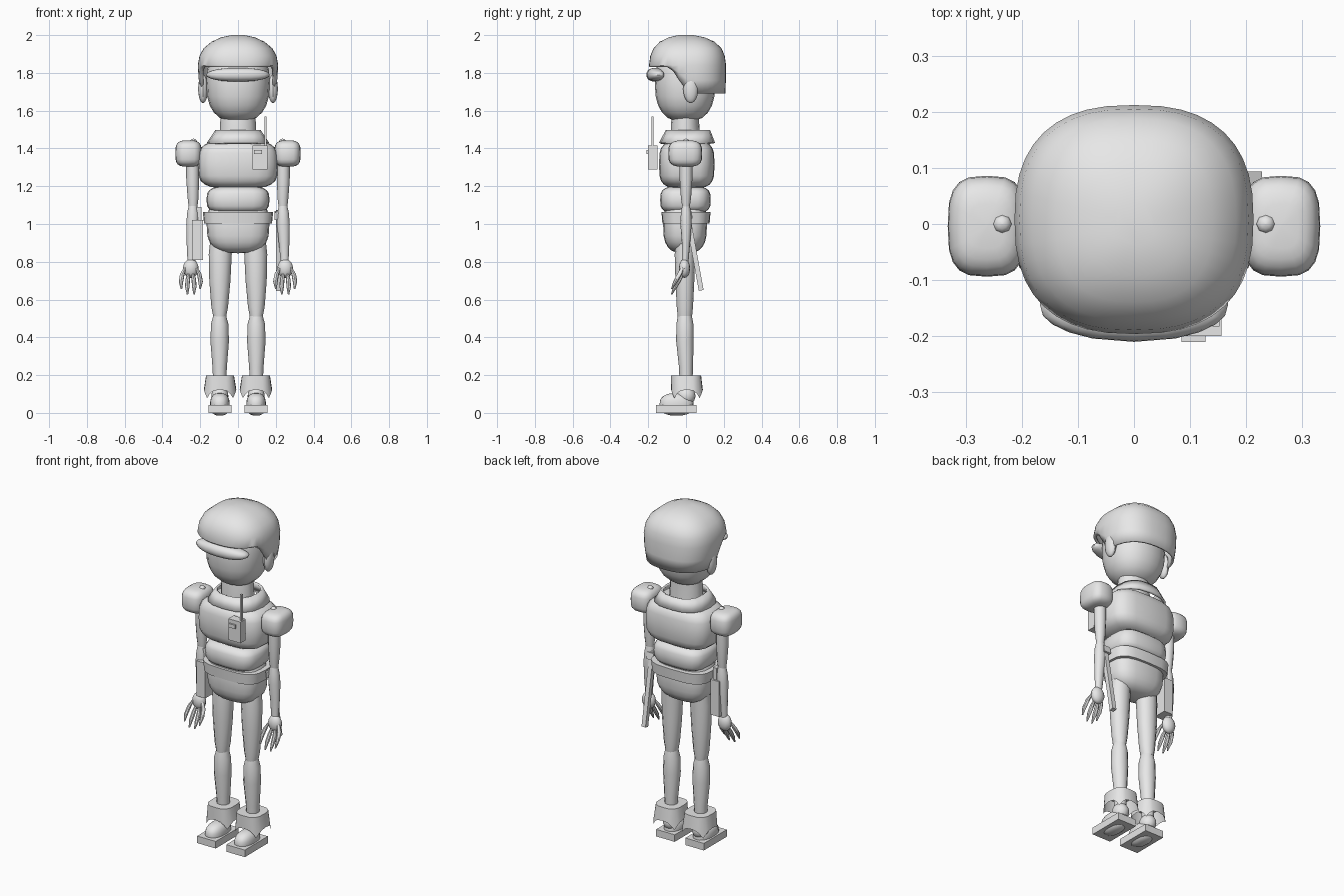
import bpy, bmesh, math
from mathutils import Matrix, Vector

default_cube = bpy.data.objects.get("Cube")
if default_cube:
    bpy.data.objects.remove(default_cube, do_unlink=True)

grey = bpy.data.materials.new("plain light grey")
grey.use_nodes = True
colour = (0.8, 0.8, 0.8, 1)
grey.diffuse_color = colour
grey.node_tree.nodes["Principled BSDF"].inputs["Base Color"].default_value = colour


def finish(name, bm, smooth=40, thickness=0):
    bmesh.ops.remove_doubles(bm, verts=bm.verts, dist=0.0001)
    bmesh.ops.recalc_face_normals(bm, faces=bm.faces)
    mesh = bpy.data.meshes.new(name)
    bm.to_mesh(mesh)
    bm.free()
    obj = bpy.data.objects.new(name, mesh)
    bpy.context.collection.objects.link(obj)
    mesh.materials.append(grey)
    if thickness:
        shell = obj.modifiers.new("shell", "SOLIDIFY")
        shell.thickness = thickness
    if smooth:
        bpy.ops.object.select_all(action="DESELECT")
        obj.select_set(True)
        bpy.context.view_layer.objects.active = obj
        bpy.ops.object.shade_smooth_by_angle(angle=math.radians(smooth))
    return obj


def power(value, exponent):
    return math.copysign(abs(value) ** exponent, value)


def loft(name, rings, sides=12, square=1.0, caps=True, height=None, thickness=0):
    """Skin rings of (z, x radius, y radius, x centre, y centre)."""
    bm = bmesh.new()
    loops = []
    for ring in rings:
        z, rx, ry, cx, cy = (tuple(ring) + (0, 0))[:5]
        loop = []
        for i in range(sides):
            a = math.tau * i / sides
            x = cx + rx * power(math.cos(a), square)
            y = cy + ry * power(math.sin(a), square)
            loop.append(bm.verts.new((x, y, height(a, y, z) if height else z)))
        loops.append(loop)
    for low, high in zip(loops, loops[1:]):
        for i in range(sides):
            j = (i + 1) % sides
            bm.faces.new((low[i], low[j], high[j], high[i]))
    if caps:
        bm.faces.new(loops[0])
    if caps or height:
        bm.faces.new(loops[-1])
    return finish(name, bm, thickness=thickness)


def blob(name, centre, half, plan=1.0, side=1.0, sides=20, levels=12):
    """Rounded block: exponents below one make it boxier."""
    rings = []
    for i in range(levels + 1):
        v = math.pi * (i / levels - 0.5)
        r = max(power(math.cos(v), side), 0.02)
        z = centre[2] + half[2] * power(math.sin(v), side)
        rings.append((z, half[0] * r, half[1] * r, centre[0], centre[1]))
    return loft(name, rings, sides, plan)


def box(name, centre, size, tilt=0):
    bm = bmesh.new()
    bmesh.ops.create_cube(bm, size=1)
    turn = Matrix.Rotation(tilt, 4, "X")
    bm.transform(Matrix.Translation(centre) @ turn @ Matrix.Diagonal(Vector(size).to_4d()))
    return finish(name, bm, smooth=0)


# Head and goggles
blob("head", (0, -0.005, 1.745), (0.168, 0.16, 0.205), 0.9, 0.8)
goggles = blob("goggles", (0, -0.165, 1.79), (0.168, 0.045, 0.036), 0.7, 0.9)
for v in goggles.data.vertices:
    v.co.y += 0.8 * v.co.x ** 2

# Helmet: the rim is high over the face and drops behind the ears
RIM, BROW = 1.69, 1.84


def helmet_height(a, y, z):
    if z > BROW:
        return z
    t = min(max((y + 0.1) / 0.13, 0), 1)
    rim = 1.83 - 0.14 * t * t * (3 - 2 * t)
    return rim + (z - RIM) / (BROW - RIM) * (BROW - rim)


loft("helmet", [(RIM, 0.195, 0.2, 0, 0.008), (1.76, 0.208, 0.203, 0, 0.008),
                (BROW, 0.213, 0.204, 0, 0.008), (1.89, 0.204, 0.197, 0, 0.008),
                (1.93, 0.182, 0.18, 0, 0.008), (1.965, 0.14, 0.145, 0, 0.006),
                (1.988, 0.09, 0.095, 0, 0.004), (2.0, 0.035, 0.04)],
     40, 0.8, caps=False, height=helmet_height, thickness=0.012)

# Neck and collar
loft("neck", [(1.4, 0.1, 0.08), (1.53, 0.095, 0.075, 0, -0.005), (1.59, 0.09, 0.07)], 16)
loft("collar", [(1.43, 0.165, 0.148, 0, 0.006), (1.497, 0.12, 0.118, 0, 0.01)],
     16, 0.8, caps=False, thickness=0.012)

# Torso
blob("chest", (0, 0.004, 1.315), (0.213, 0.147, 0.128), 0.6, 0.55)
blob("abdomen", (0, -0.003, 1.128), (0.167, 0.134, 0.075), 0.6, 0.6)
blob("pelvis", (0, -0.005, 0.995), (0.166, 0.116, 0.15), 0.7, 0.7)
loft("belt", [(1.002, 0.18, 0.125), (1.064, 0.186, 0.13)], 20, 0.6)

# Limbs, built once for each side
for label, s in (("left", 1), ("right", -1)):
    blob(label + "_ear", (s * 0.185, 0.025, 1.715), (0.026, 0.04, 0.075), sides=12)
    blob(label + "_shoulder_pad", (s * 0.262, -0.004, 1.373), (0.07, 0.09, 0.07), 0.65, 0.6)
    blob(label + "_shoulder_stud", (s * 0.235, 0, 1.438), (0.017, 0.017, 0.014), sides=8, levels=6)
    loft(label + "_upper_arm", [(1.09, 0.023, 0.02, s * 0.238), (1.14, 0.029, 0.027, s * 0.238),
                                (1.24, 0.034, 0.034, s * 0.24), (1.34, 0.034, 0.034, s * 0.24)])
    loft(label + "_forearm", [(0.79, 0.02, 0.017, s * 0.247, -0.005), (0.9, 0.028, 0.022, s * 0.244),
                              (1.0, 0.034, 0.03, s * 0.24), (1.06, 0.03, 0.027, s * 0.239),
                              (1.1, 0.022, 0.02, s * 0.238)])
    # Hand with fanned, forward-curled fingers
    blob(label + "_palm", (s * 0.25, -0.008, 0.765), (0.041, 0.03, 0.05), sides=12)
    for i, spread in enumerate((-0.045, -0.016, 0.016, 0.045)):
        tip = 0.655 if abs(spread) > 0.03 else 0.628
        x = s * 0.25
        loft(f"{label}_finger_{i + 1}",
             [(tip, 0.004, 0.004, x + spread * 1.1, -0.076),
              (tip + 0.04, 0.012, 0.012, x + spread * 1.15, -0.056),
              (tip + 0.08, 0.012, 0.013, x + spread, -0.034),
              (tip + 0.12, 0.006, 0.008, x + spread * 0.6, -0.016)], 8)
    # Legs
    loft(label + "_thigh", [(0.51, 0.034, 0.038, s * 0.097, -0.006), (0.56, 0.044, 0.043, s * 0.097, -0.006),
                            (0.7, 0.056, 0.05, s * 0.096, -0.006), (0.84, 0.061, 0.054, s * 0.094, -0.006),
                            (0.93, 0.055, 0.052, s * 0.09)])
    loft(label + "_shin", [(0.12, 0.033, 0.033, s * 0.097), (0.24, 0.038, 0.037, s * 0.097),
                           (0.38, 0.049, 0.046, s * 0.097, -0.006), (0.47, 0.046, 0.045, s * 0.097, -0.006),
                           (0.52, 0.033, 0.036, s * 0.097, -0.006)])
    # Boot: flared cuff with a scalloped hem, rounded upper and flat sole
    def hem(a, y, z):
        return z if z > 0.15 else z + 0.045 * abs(math.cos(2 * a))

    loft(label + "_boot_cuff", [(0.078, 0.086, 0.084, s * 0.095, 0.005),
                                (0.198, 0.074, 0.08, s * 0.095)], 24, 0.65, caps=False, height=hem)
    blob(label + "_boot_upper", (s * 0.096, -0.05, 0.045), (0.052, 0.09, 0.06), 0.85, 0.8)
    blob(label + "_boot_ankle", (s * 0.096, 0, 0.09), (0.045, 0.05, 0.05))
    box(label + "_boot_sole", (s * 0.096, -0.052, 0.021), (0.122, 0.216, 0.042))

# Radio on the chest
box("radio_body", (0.116, -0.175, 1.352), (0.08, 0.05, 0.126))
box("radio_button", (0.106, -0.2, 1.381), (0.042, 0.02, 0.022))
box("radio_aerial", (0.146, -0.177, 1.49), (0.012, 0.012, 0.16))

# Hip gear
box("holster", (-0.214, -0.005, 0.915), (0.058, 0.08, 0.21))
box("holster_grip", (-0.207, 0.005, 1.05), (0.025, 0.04, 0.08))
box("baton", (0.215, 0.042, 0.86), (0.026, 0.026, 0.43), tilt=0.18)
box("baton_guard", (0.215, 0.01, 1.045), (0.045, 0.045, 0.04), tilt=0.18)
